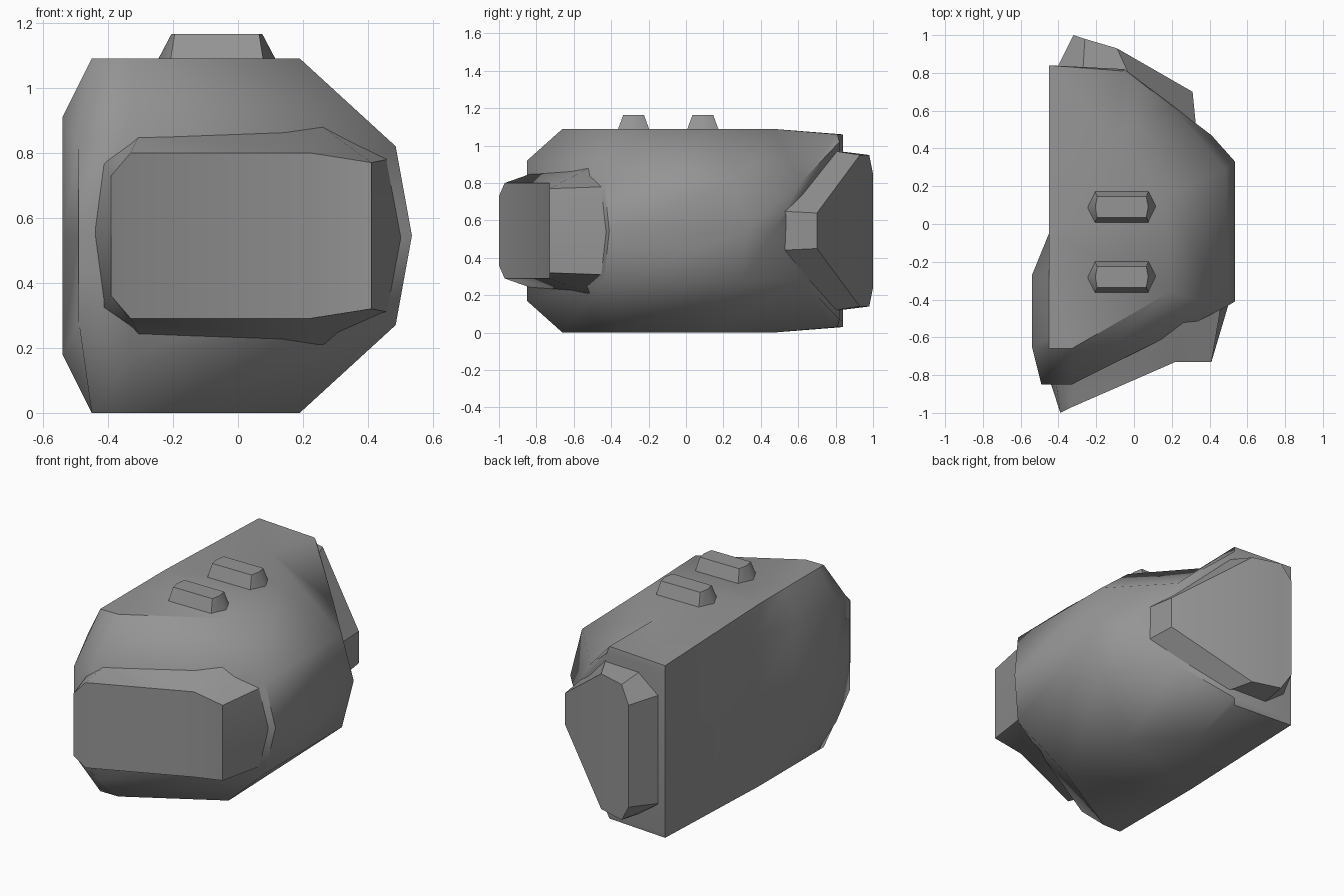
import bpy
import bmesh

cube = bpy.data.objects.get("Cube")
if cube:
    bpy.data.objects.remove(cube, do_unlink=True)

HEIGHT = 1.09   # body height, everything mirrors about half of it
MID = HEIGHT / 2

grey = bpy.data.materials.new("neutral_grey")
grey.use_nodes = True
colour = (0.3, 0.3, 0.3, 1)
grey.diffuse_color = colour
grey.node_tree.nodes["Principled BSDF"].inputs["Base Color"].default_value = colour


def flip(points):
    """Mirror points top to bottom."""
    return [(x, y, HEIGHT - z) for x, y, z in points]


def closed(half):
    """Close an upper half outline with its mirrored lower half."""
    return half + flip(half)[::-1]


def loft(name, rings, smooth_angle=0.85):
    """Skin matching rings of points and cap both ends."""
    bm = bmesh.new()
    loops = [[bm.verts.new(p) for p in ring] for ring in rings]
    for lower, upper in zip(loops, loops[1:]):
        for i in range(len(lower)):
            j = (i + 1) % len(lower)
            bm.faces.new((lower[i], lower[j], upper[j], upper[i]))
    caps = [bm.faces.new(loops[0][::-1]), bm.faces.new(loops[-1])]
    bmesh.ops.triangulate(bm, faces=caps)
    bmesh.ops.remove_doubles(bm, verts=bm.verts, dist=0.0001)
    bmesh.ops.recalc_face_normals(bm, faces=bm.faces)
    mesh = bpy.data.meshes.new(name)
    bm.to_mesh(mesh)
    bm.free()
    mesh.materials.append(grey)
    obj = bpy.data.objects.new(name, mesh)
    bpy.context.collection.objects.link(obj)
    bpy.ops.object.select_all(action="DESELECT")
    obj.select_set(True)
    bpy.context.view_layer.objects.active = obj
    bpy.ops.object.shade_smooth_by_angle(angle=smooth_angle)
    return obj


# Body: flat floor outline, shoulder outline and widest outline, mirrored upward
floor = [(-.45, .84, .03), (-.45, -.05, 0), (-.45, -.28, 0), (-.45, -.6, 0),
         (-.45, -.66, 0), (-.33, -.66, 0), (.19, -.36, 0), (.17, .15, 0),
         (-.1, .46, 0), (-.06, .81, .03)]
shoulder = [(-.45, .84, .06), (-.45, -.05, .18), (-.54, -.27, .18), (-.54, -.65, .18),
            (-.49, -.85, .28), (-.33, -.85, .17), (.485, -.44, .27), (.485, .29, .27),
            (.2, .62, .28), (-.05, .82, .07)]
widest = [(x, y, MID) for x, y, z in shoulder]
widest[6:9] = [(.535, -.41, MID), (.535, .33, MID), (.41, .47, MID)]
loft("body", [floor, shoulder, widest, flip(shoulder), flip(floor)])

# Front window: bulging hood on the slanted front
hood_base = [(-.445, -.83, MID), (-.415, -.83, .77), (-.3, -.8, .86),
             (.26, -.52, .88), (.46, -.44, .78), (.505, -.41, MID)]
hood_face = [(-.39, -1, MID), (-.39, -1, .73), (-.33, -.97, .8),
             (.22, -.73, .8), (.41, -.73, .77), (.41, -.73, MID)]
loft("front_window", [closed(hood_base), closed(hood_face)])

# Rear window: tapered panel on the slanted back
panel_base = [(.33, .5, .65), (-.03, .8, .97), (-.27, .82, .97), (-.41, .82, .87)]
panel_face = [(.31, .7, .64), (-.09, .93, .95), (-.26, .98, .95), (-.32, 1, .85)]
loft("rear_window", [closed(panel_base), closed(panel_face)], 0.5)


# Top buttons: two long hexagonal bumps
def hexagon(tip, shoulder_x, half_y, y, z):
    centre = -.065
    signs = [(-1, 0), (-1, -1), (1, -1), (1, 0), (1, 1), (-1, 1)]
    return [(centre + sx * (shoulder_x if sy else tip), y + sy * half_y, z)
            for sx, sy in signs]


for label, y in (("front", -.28), ("rear", .09)):
    loft(label + "_button", [hexagon(.19, .145, .09, y, HEIGHT - .02),
                             hexagon(.14, .13, .055, y, HEIGHT + .075)], 0.9)
